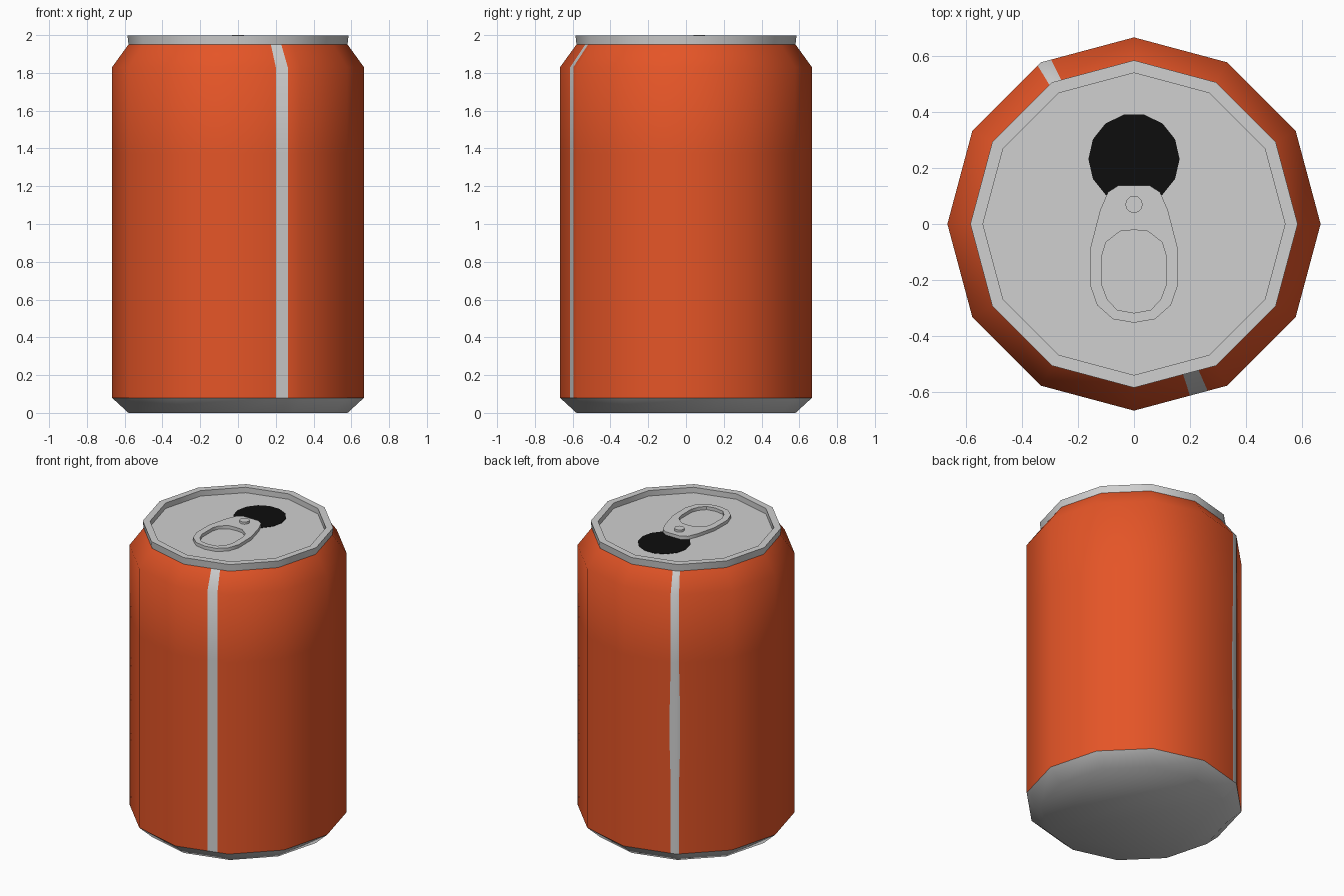
import bpy, bmesh, math
from mathutils import Vector

if "Cube" in bpy.data.objects:
    bpy.data.objects.remove(bpy.data.objects["Cube"])

SIDES = 12
LID_Z = 1.96


def material(name, rgb):
    m = bpy.data.materials.new(name)
    m.diffuse_color = (*rgb, 1)
    m.use_nodes = True
    m.node_tree.nodes["Principled BSDF"].inputs["Base Color"].default_value = m.diffuse_color
    return m


ORANGE = material("orange paint", (0.78, 0.09, 0.02))
SILVER = material("silver metal", (0.63, 0.63, 0.63))
BLACK = material("black opening", (0.004, 0.004, 0.004))


def finish(name, bm, mats, angle):
    bmesh.ops.recalc_face_normals(bm, faces=bm.faces)
    me = bpy.data.meshes.new(name)
    bm.to_mesh(me)
    bm.free()
    for m in mats:
        me.materials.append(m)
    ob = bpy.data.objects.new(name, me)
    bpy.context.collection.objects.link(ob)
    bpy.ops.object.select_all(action='DESELECT')
    ob.select_set(True)
    bpy.context.view_layer.objects.active = ob
    bpy.ops.object.shade_smooth_by_angle(angle=math.radians(angle))
    return ob


def outline_point(t, sides):
    """Point on the unit polygon; t counts corners, fractions lie on edges."""
    a, b = (Vector((math.cos(k * math.tau / sides), math.sin(k * math.tau / sides)))
            for k in (int(t), int(t) + 1))
    return a.lerp(b, t - int(t))


def lathe(bm, profile, sides=SIDES, center=(0, 0), cuts=lambda z: [],
          cap_start=False, cap_end=False, pick=None):
    """Stack polygon rings of (radius, z) and skin them."""
    rings = []
    for r, z in profile:
        ts = sorted(list(range(sides)) + cuts(z))
        pts = [outline_point(t, sides) * r for t in ts]
        rings.append([bm.verts.new((p.x + center[0], p.y + center[1], z)) for p in pts])
    n = len(rings[0])
    for j in range(len(rings) - 1):
        for i in range(n):
            k = (i + 1) % n
            f = bm.faces.new((rings[j][i], rings[j][k], rings[j + 1][k], rings[j + 1][i]))
            if pick:
                mid = (ts[i] + (ts[i + 1] if i + 1 < n else sides)) / 2
                f.material_index = pick(mid, (profile[j][1] + profile[j + 1][1]) / 2)
    if cap_start:
        bm.faces.new(rings[0]).material_index = 1 if pick else 0
    if cap_end:
        bm.faces.new(rings[-1])


# Can body: orange wall with two bare stripes, silver foot
def stripe_cuts(z):
    w = 0.02 if 0.7 < z < 1.1 else 0
    return [3.89 - w, 4.045 + w, 9.60, 9.79]


def body_colour(t, z):
    stripe = 3.89 < t < 4.045 or 9.60 < t < 9.79
    return 1 if z < 0.08 or stripe else 0


bm = bmesh.new()
lathe(bm, [(0.58, 0), (0.667, 0.08), (0.667, 0.54), (0.667, 0.81), (0.667, 1.04),
           (0.667, 1.37), (0.667, 1.83), (0.58, 1.95)],
      cuts=stripe_cuts, cap_start=True, pick=body_colour)
# the short stretch either side of the back corner is all stripe
for f in bm.faces:
    c = f.calc_center_median()
    if c.z > 0.08:
        ang = math.degrees(math.atan2(c.y, c.x))
        if 116.5 < ang < 121.5:
            f.material_index = 1
finish("can_body", bm, [ORANGE, SILVER], 45)

# Rim and recessed lid
bm = bmesh.new()
lathe(bm, [(0.58, 1.95), (0.585, 1.997), (0.54, 1.997), (0.54, LID_Z)], cap_end=True)
finish("rim_and_lid", bm, [SILVER], 35)

# Drinking opening: thin dark plate on the lid
bm = bmesh.new()
lathe(bm, [(0.163, LID_Z - 0.002), (0.163, LID_Z + 0.002)], sides=14,
      center=(0, 0.232), cap_start=True, cap_end=True)
finish("drinking_opening", bm, [BLACK], 30)

# Pull tab: mirrored half outlines, filled around the finger hole, extruded
outer = [(0.055, 0.138), (0.093, 0.114), (0.121, 0.05), (0.155, -0.082),
         (0.157, -0.218), (0.132, -0.29), (0.075, -0.34), (0, -0.353)]
inner = [(0, -0.021), (0.05, -0.026), (0.1, -0.065), (0.114, -0.11),
         (0.114, -0.22), (0.095, -0.27), (0.06, -0.307), (0, -0.318)]
bm = bmesh.new()
for half in (outer, inner):
    pts = half + [(-x, y) for x, y in reversed(half) if x > 0]
    vs = [bm.verts.new((x, y, LID_Z + 0.003)) for x, y in pts]
    for a, b in zip(vs, vs[1:] + vs[:1]):
        bm.edges.new((a, b))
bmesh.ops.triangle_fill(bm, use_beauty=True, edges=bm.edges[:], normal=(0, 0, 1))
ext = bmesh.ops.extrude_face_region(bm, geom=bm.faces[:], use_keep_orig=True)
bmesh.ops.translate(bm, vec=(0, 0, 0.022),
                    verts=[g for g in ext["geom"] if isinstance(g, bmesh.types.BMVert)])
finish("pull_tab", bm, [SILVER], 35)

# Rivet
bm = bmesh.new()
lathe(bm, [(0.031, 1.98), (0.031, 2.0)], center=(0, 0.07), cap_start=True, cap_end=True)
finish("rivet", bm, [SILVER], 35)
